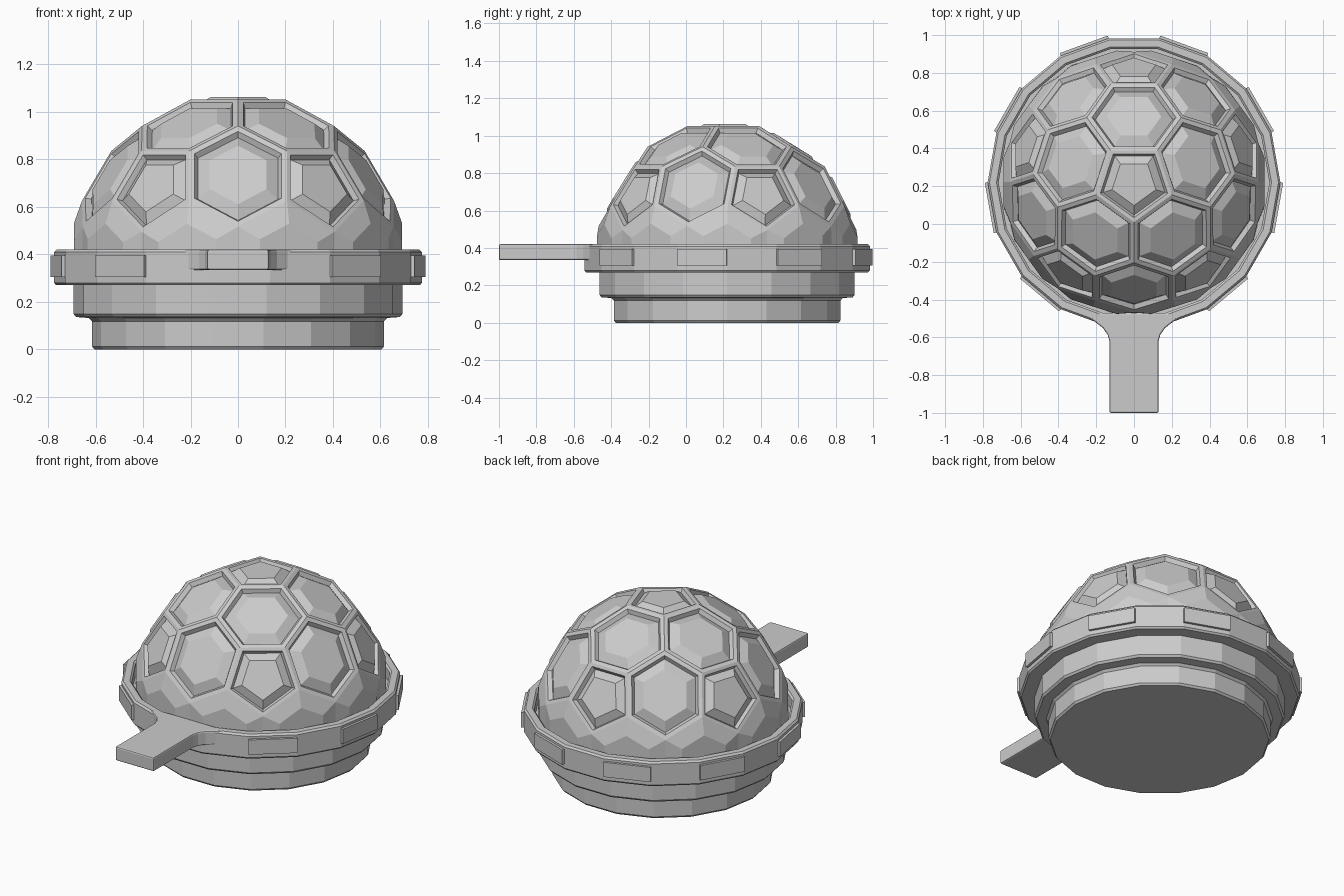
import bpy, bmesh
from math import sin, cos, radians, atan2, pi
from mathutils import Vector, Matrix

if "Cube" in bpy.data.objects:
    bpy.data.objects.remove(bpy.data.objects["Cube"])

CY = 0.22            # centre of the round body along y
SIDES = 18


def finish(bm, name, bevel=0.0):
    bmesh.ops.remove_doubles(bm, verts=bm.verts, dist=1e-4)
    bmesh.ops.recalc_face_normals(bm, faces=bm.faces)
    me = bpy.data.meshes.new(name)
    bm.to_mesh(me)
    bm.free()
    ob = bpy.data.objects.new(name, me)
    bpy.context.collection.objects.link(ob)
    if bevel:
        m = ob.modifiers.new("bevel", 'BEVEL')
        m.width, m.segments, m.limit_method = bevel, 2, 'ANGLE'
    return ob


def lathe(name, profile):
    bm = bmesh.new()
    rings = []
    for r, z in profile:
        rings.append([bm.verts.new((r * cos(2 * pi * i / SIDES),
                                    CY + r * sin(2 * pi * i / SIDES), z))
                      for i in range(SIDES)])
    for a, b in zip(rings, rings[1:]):
        for i in range(SIDES):
            j = (i + 1) % SIDES
            bm.faces.new((a[i], a[j], b[j], b[i]))
    bm.faces.new(rings[0])
    bm.faces.new(rings[-1])
    return finish(bm, name)


# Stepped base with a raised rim around the dome
lathe("stepped_base", [
    (.605, 0), (.615, .012), (.615, .118), (.628, .132), (.682, .136),
    (.692, .148), (.692, .27), (.766, .27), (.775, .28), (.775, .409),
    (.765, .42), (.728, .42), (.717, .41), (.717, .345), (.60, .345)])

# Thin plates on every second side of the rim, leaving out the handle side
for k in range(9):
    if k == 4:
        continue
    a = radians(110 + 40 * k)
    bm = bmesh.new()
    mat = (Matrix.Translation((0, CY, .35)) @ Matrix.Rotation(a, 4, 'Z')
           @ Matrix.Translation((.764, 0, 0)) @ Matrix.Diagonal((.028, .27, .09, 1)))
    bmesh.ops.create_cube(bm, size=1, matrix=mat)
    finish(bm, f"rim_plate_{k + 1}")


# Panelled dome: dual of an icosphere (12 pentagons, 30 hexagons)
def dome(radius, cz):
    src = bmesh.new()
    bmesh.ops.create_icosphere(src, subdivisions=2, radius=1,
                               matrix=Matrix.Rotation(radians(90), 4, 'Z'))
    bm = bmesh.new()
    for v in src.verts:
        if v.co.z < -.2:
            continue
        n = v.co.normalized()
        u = n.orthogonal().normalized()
        w = n.cross(u)
        pts = [f.calc_center_median().normalized() * radius for f in v.link_faces]
        pts.sort(key=lambda p: atan2(p.dot(w), p.dot(u)))
        c = sum(pts, Vector()) / len(pts)
        # frame, groove wall, sloped panel
        steps = [(1, 0), (.89, 0), (.82, -.022), (.58, .01)]
        if v.co.z < .2:
            steps = [(1, 0), (.6, .035)]
        rings = [[bm.verts.new(c + (p - c) * s + n * h) for p in pts]
                 for s, h in steps]
        for a, b in zip(rings, rings[1:]):
            for i in range(len(pts)):
                j = (i + 1) % len(pts)
                bm.faces.new((a[i], a[j], b[j], b[i]))
        bm.faces.new(rings[-1])
    src.free()
    bmesh.ops.remove_doubles(bm, verts=bm.verts, dist=1e-4)
    bmesh.ops.translate(bm, verts=bm.verts, vec=(0, CY, cz))
    bmesh.ops.bisect_plane(bm, geom=bm.verts[:] + bm.edges[:] + bm.faces[:],
                           plane_co=(0, 0, .335), plane_no=(0, 0, 1),
                           clear_inner=True)
    return finish(bm, "panelled_dome")


dome(.70, .385)

# Flat handle flaring into the rim at the front
half = [(.13, -1.0), (.13, -.62), (.14, -.585), (.165, -.55), (.21, -.515), (.27, -.485)]
outline = half + [(.24, -.47)]
outline = outline + [(-x, y) for x, y in reversed(outline)]
bm = bmesh.new()
face = bm.faces.new([bm.verts.new((x, y, .335)) for x, y in outline])
ext = bmesh.ops.extrude_face_region(bm, geom=[face])
bmesh.ops.translate(bm, vec=(0, 0, .085),
                    verts=[g for g in ext['geom'] if isinstance(g, bmesh.types.BMVert)])
finish(bm, "handle", .008)
